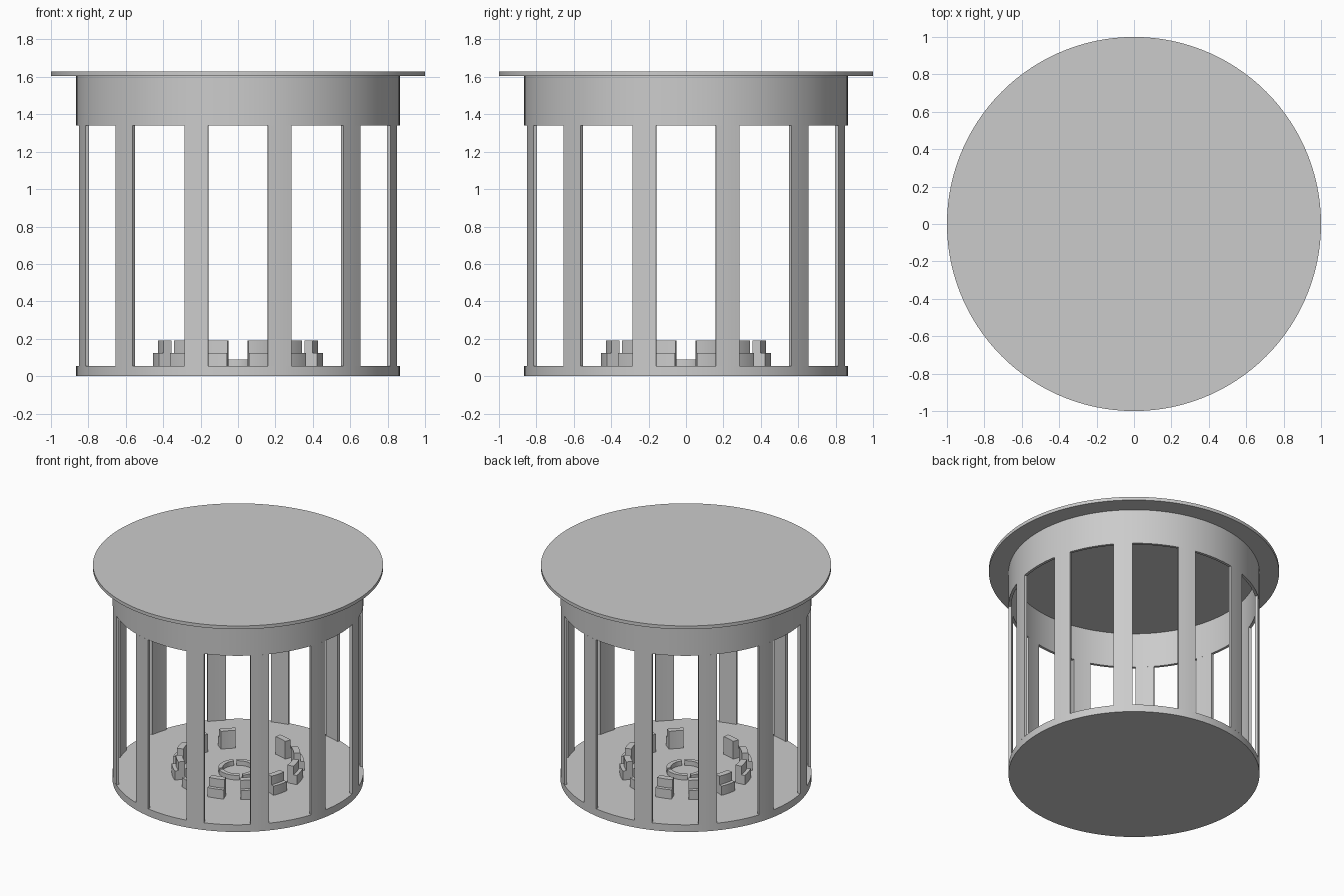
import bpy
import bmesh
from math import sin, cos, radians, ceil

if "Cube" in bpy.data.objects:
    bpy.data.objects.remove(bpy.data.objects["Cube"], do_unlink=True)

gray = bpy.data.materials.new("plain_gray")
gray.use_nodes = True
COLOUR = (0.6, 0.6, 0.6, 1)
gray.diffuse_color = COLOUR
gray.node_tree.nodes["Principled BSDF"].inputs["Base Color"].default_value = COLOUR


def finish(name, bm):
    bmesh.ops.recalc_face_normals(bm, faces=bm.faces)
    mesh = bpy.data.meshes.new(name)
    bm.to_mesh(mesh)
    bm.free()
    mesh.materials.append(gray)
    obj = bpy.data.objects.new(name, mesh)
    bpy.context.collection.objects.link(obj)
    bpy.ops.object.select_all(action='DESELECT')
    obj.select_set(True)
    bpy.context.view_layer.objects.active = obj
    bpy.ops.object.shade_smooth_by_angle(angle=radians(30))
    return obj


def disc(name, radius, z0, z1):
    bm = bmesh.new()
    ring = [bm.verts.new((radius * cos(radians(a)), radius * sin(radians(a)), z0))
            for a in range(0, 360, 3)]
    face = bm.faces.new(ring)
    top = bmesh.ops.extrude_face_region(bm, geom=[face], use_keep_orig=True)
    moved = [v for v in top["geom"] if isinstance(v, bmesh.types.BMVert)]
    bmesh.ops.translate(bm, verts=moved, vec=(0, 0, z1 - z0))
    return finish(name, bm)


def arc_block(name, r0, r1, z0, z1, centre, half):
    """Curved block swept about the z axis; half = 180 closes the ring."""
    bm = bmesh.new()
    closed = half == 180
    steps = ceil(2 * half / 3)
    profile = [(r0, z0), (r1, z0), (r1, z1), (r0, z1)]
    loops = []
    for i in range(steps if closed else steps + 1):
        a = radians(centre - half + 2 * half * i / steps)
        loops.append([bm.verts.new((r * sin(a), -r * cos(a), z)) for r, z in profile])
    pairs = list(zip(loops, loops[1:]))
    if closed:
        pairs.append((loops[-1], loops[0]))
    for a, b in pairs:
        for k in range(4):
            n = (k + 1) % 4
            bm.faces.new((a[k], a[n], b[n], b[k]))
    if not closed:
        bm.faces.new(loops[0])
        bm.faces.new(loops[-1])
    return finish(name, bm)


FLOOR, WALL_IN, WALL_OUT = 0.055, 0.845, 0.865

# Floor, upper band and overhanging roof
disc("floor", WALL_OUT, 0, FLOOR)
arc_block("upper_band", WALL_IN, WALL_OUT, 1.34, 1.605, 0, 180)
disc("roof", 1.0, 1.605, 1.63)

# Twelve pillars, each with a stepped bench on the same spoke
for i in range(12):
    angle = 15 + 30 * i
    arc_block(f"pillar_{i + 1}", WALL_IN, WALL_OUT, FLOOR, 1.34, angle, 4.3)
    arc_block(f"bench_back_{i + 1}", 0.385, 0.43, FLOOR, 0.19, angle, 7.6)
    arc_block(f"bench_seat_{i + 1}", 0.43, 0.457, FLOOR, 0.125, angle, 7.6)

# Low central ring in four pieces
for i in range(4):
    arc_block(f"centre_ring_{i + 1}", 0.105, 0.135, FLOOR, 0.09, 90 * i, 40)
